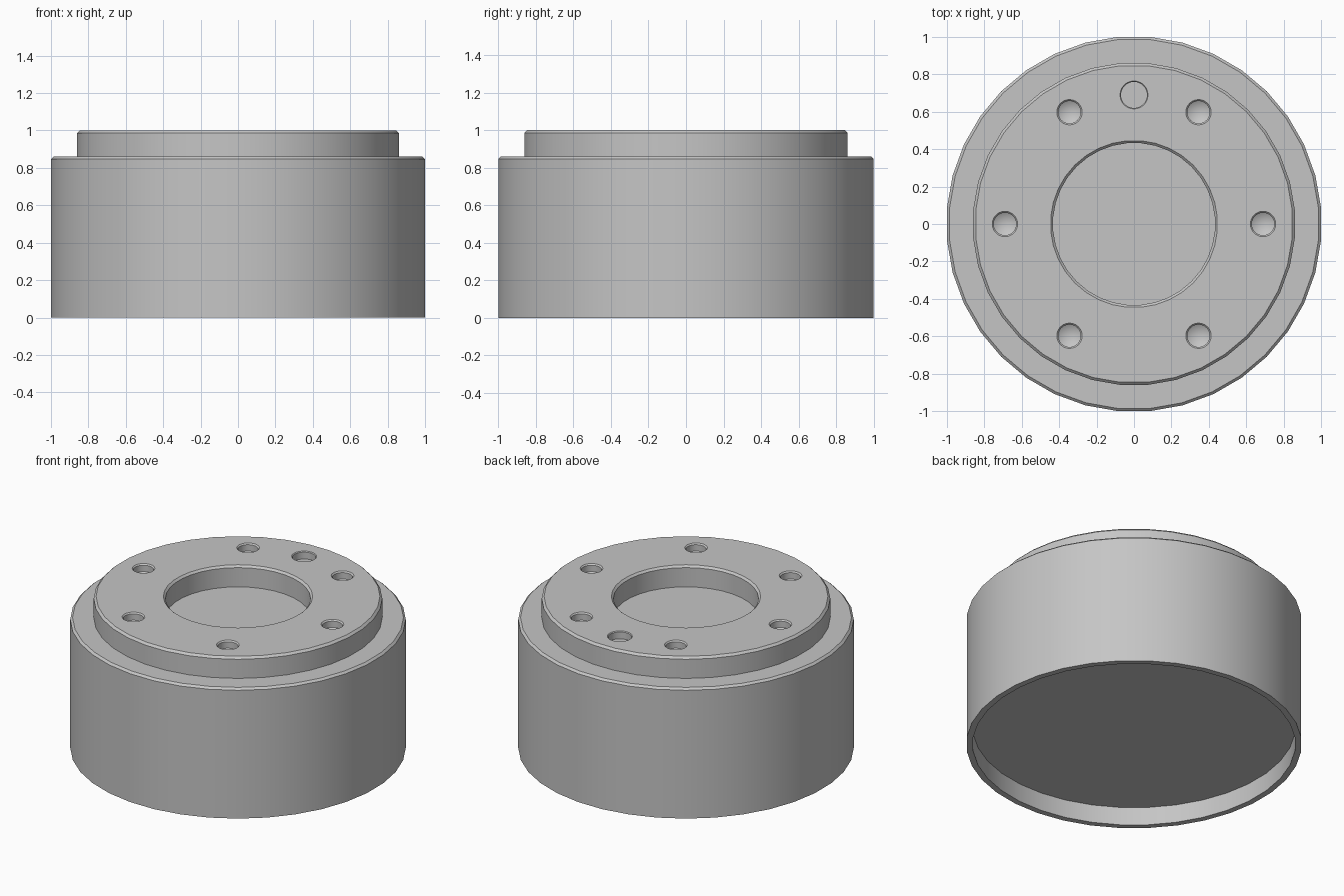
import bpy, bmesh, math

cube = bpy.data.objects.get("Cube")
if cube:
    bpy.data.objects.remove(cube, do_unlink=True)

SIDES = 36
GROW = 1 / math.cos(math.pi / SIDES)   # flats, not corners, reach the radius

metal = bpy.data.materials.new("grey metal")
metal.use_nodes = True
colour = (0.56, 0.56, 0.56, 1)
metal.diffuse_color = colour
metal.node_tree.nodes["Principled BSDF"].inputs["Base Color"].default_value = colour


def lathe(bm, profile, sides, centre=(0, 0), phase=0.0):
    """Revolve (radius, z) points around a vertical axis; radius 0 is a pole."""
    rings = []
    for r, z in profile:
        if r == 0:
            rings.append([bm.verts.new((*centre, z))] * sides)
            continue
        ring = []
        for i in range(sides):
            a = 2 * math.pi * i / sides + phase
            ring.append(bm.verts.new((centre[0] + r * math.cos(a),
                                      centre[1] + r * math.sin(a), z)))
        rings.append(ring)
    for low, high in zip(rings, rings[1:]):
        for i in range(sides):
            j = (i + 1) % sides
            corners = dict.fromkeys((low[i], low[j], high[j], high[i]))
            bm.faces.new(list(corners))


def make_object(name, bm):
    bmesh.ops.recalc_face_normals(bm, faces=bm.faces[:])
    mesh = bpy.data.meshes.new(name)
    bm.to_mesh(mesh)
    bm.free()
    mesh.materials.append(metal)
    obj = bpy.data.objects.new(name, mesh)
    bpy.context.collection.objects.link(obj)
    return obj


# Stepped housing: recessed underside, chamfered body, raised boss, blind bore
profile = [(0, 0.12), (0.962, 0.12), (0.962, 0), (1, 0), (1, 0.847),
           (0.986, 0.86), (0.86, 0.86), (0.86, 0.986), (0.846, 1),
           (0.445, 1), (0.432, 0.987), (0.432, 0.86), (0, 0.86)]
bm = bmesh.new()
lathe(bm, [(r * GROW, z) for r, z in profile], SIDES, phase=math.pi / SIDES)
housing = make_object("housing", bm)

# Six drilled screw holes with cone tips, and one flat dowel hole
bm = bmesh.new()
drill = [(0, 1.01), (0.078, 1.01), (0.06, 0.992), (0.06, 0.95), (0, 0.915)]
for k in range(6):
    a = math.radians(60 * k)
    lathe(bm, drill, 24, (0.69 * math.cos(a), 0.69 * math.sin(a)))
dowel = [(0, 1.01), (0.085, 1.01), (0.07, 0.995), (0.07, 0.95), (0, 0.95)]
lathe(bm, dowel, 24, (0, 0.69))
cutter = make_object("hole_cutter", bm)
cutter.hide_render = True

cut = housing.modifiers.new("holes", 'BOOLEAN')
cut.operation = 'DIFFERENCE'
cut.solver = 'EXACT'
cut.object = cutter

bpy.ops.object.select_all(action='DESELECT')
housing.select_set(True)
bpy.context.view_layer.objects.active = housing
bpy.ops.object.modifier_apply(modifier=cut.name)
bpy.data.objects.remove(cutter, do_unlink=True)
bpy.ops.object.shade_smooth_by_angle(angle=math.radians(30))
